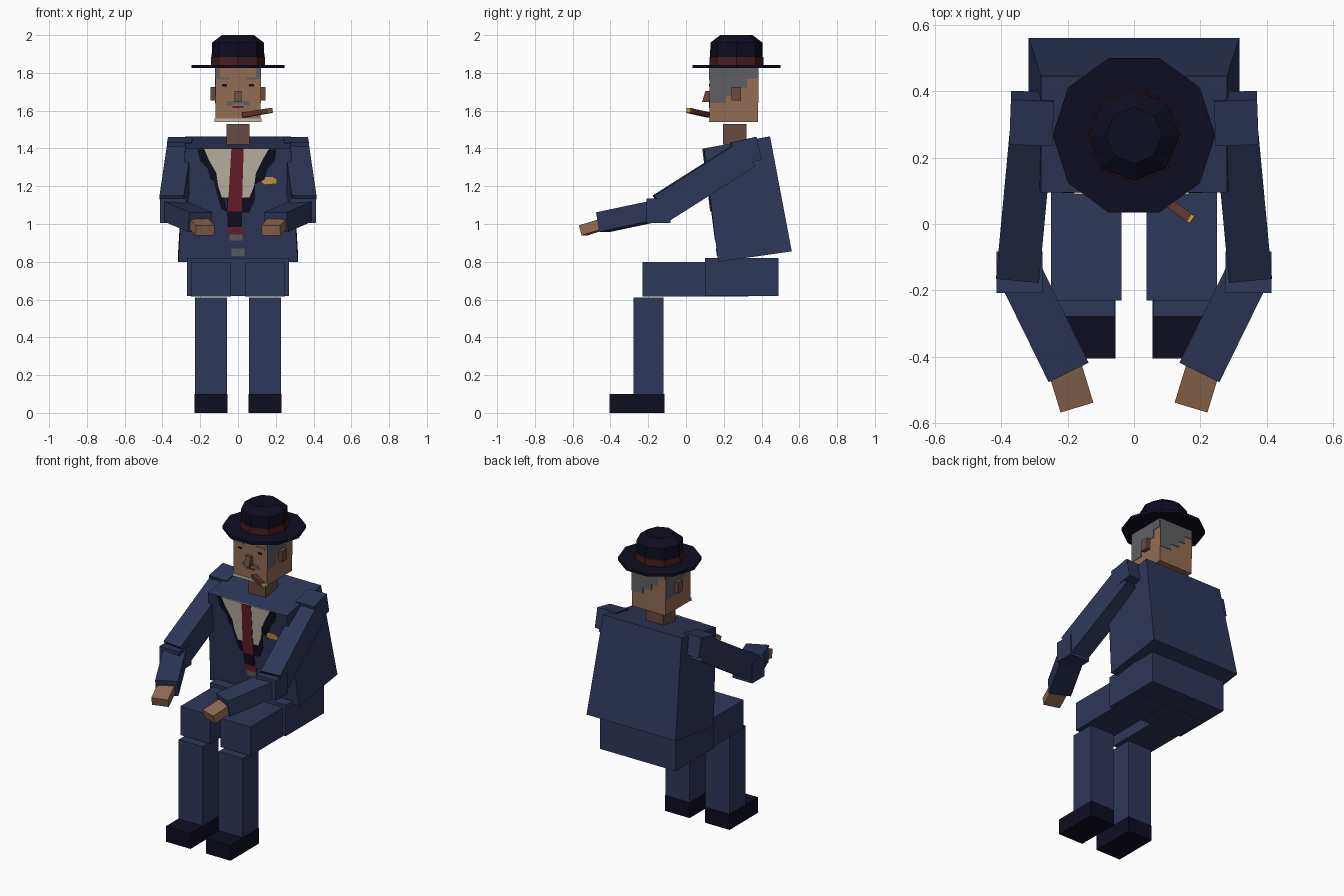
import bpy, bmesh, math
from mathutils import Vector

cube = bpy.data.objects.get("Cube")
if cube:
    bpy.data.objects.remove(cube, do_unlink=True)


def material(name, r, g, b):
    m = bpy.data.materials.new(name)
    m.use_nodes = True
    m.diffuse_color = (r, g, b, 1)
    m.node_tree.nodes["Principled BSDF"].inputs["Base Color"].default_value = (r, g, b, 1)
    return m


SUIT = material("suit blue", .028, .038, .1)
NAVY = material("dark navy", .004, .004, .014)
BAND = material("hat band red", .065, .012, .013)
SKIN = material("skin", .285, .15, .085)
SHADE = material("dark skin", .14, .07, .05)
HAIR = material("grey hair", .115, .115, .125)
CREAM = material("shirt cream", .52, .475, .39)
TIE = material("tie red", .14, .013, .023)
GOLD = material("gold", .58, .31, .06)
CIGAR = material("cigar brown", .11, .04, .028)


def loft(name, rings, mat):
    """Skin a list of equal rings and cap both ends."""
    bm = bmesh.new()
    loops = [[bm.verts.new(p) for p in ring] for ring in rings]
    n = len(loops[0])
    for a, b in zip(loops, loops[1:]):
        for i in range(n):
            j = (i + 1) % n
            bm.faces.new((a[i], a[j], b[j], b[i]))
    bm.faces.new(loops[0])
    bm.faces.new(loops[-1])
    bmesh.ops.recalc_face_normals(bm, faces=bm.faces[:])
    mesh = bpy.data.meshes.new(name)
    bm.to_mesh(mesh)
    bm.free()
    mesh.materials.append(mat)
    ob = bpy.data.objects.new(name, mesh)
    bpy.context.collection.objects.link(ob)
    return ob


def rect(x0, x1, y0, y1, z):
    return [(x0, y0, z), (x1, y0, z), (x1, y1, z), (x0, y1, z)]


def box(name, x, y, z, mat):
    return loft(name, [rect(*x, *y, z[0]), rect(*x, *y, z[1])], mat)


def bar(name, p, q, w, h, mat):
    """Square-ended bar from p to q, w wide sideways and h deep."""
    p, q = Vector(p), Vector(q)
    d = (q - p).normalized()
    side = d.cross(Vector((0, 0, 1))).normalized()
    up = side.cross(d)
    corners = [side * (a * w / 2) + up * (b * h / 2)
               for a, b in ((-1, -1), (1, -1), (1, 1), (-1, 1))]
    return loft(name, [[e + c for c in corners] for e in (p, q)], mat)


def plate(name, points, place, mat, level=1):
    """Thin plate; place(u, v, d) puts an outline point on a surface."""
    return loft(name, [[place(u, v, d) for u, v in points]
                       for d in (-.002, .003 * level)], mat)


def block(u0, u1, v0, v1):
    return [(u0, v0), (u1, v0), (u1, v1), (u0, v1)]


# Torso, pelvis and neck
loft("torso", [
    [(-.317, .17, .8), (.317, .17, .8), (.317, .56, .855), (-.317, .56, .855)],
    [(-.28, .095, 1.4), (.28, .095, 1.4), (.28, .445, 1.464), (-.28, .445, 1.464)]], SUIT)
box("pelvis", (-.27, .27), (.1, .49), (.62, .82), SUIT)
box("neck", (-.06, .06), (.195, .32), (1.42, 1.53), SHADE)

# Arms and legs on both sides
for s, label in ((1, "left"), (-1, "right")):
    def span(a, b):
        return sorted((s * a, s * b))
    box(label + "_thigh", span(.037, .25), (-.23, .33), (.615, .8), SUIT)
    box(label + "_shin", span(.057, .228), (-.278, -.118), (.01, .61), SUIT)
    box(label + "_shoe", span(.055, .23), (-.405, -.115), (0, .1), NAVY)
    bar(label + "_shoulder", (s * .305, .385, 1.4), (s * .31, .25, 1.37), .13, .125, SUIT)
    bar(label + "_upper_arm", (s * .305, .32, 1.37), (s * .347, -.13, 1.085), .13, .155, SUIT)
    box(label + "_elbow", span(.275, .414), (-.208, -.083), (1.005, 1.135), SUIT)
    bar(label + "_forearm", (s * .34, -.155, 1.07), (s * .201, -.438, 1.01), .134, .105, SUIT)
    bar(label + "_hand", (s * .212, -.42, 1.005), (s * .174, -.545, .966), .103, .055, SKIN)
    box(label + "_ear", span(.115, .145), (.24, .29), (1.655, 1.725), SHADE)


# Shirt, tie and lapels on the sloping chest
def chest(u, v, d):
    return (u, .17 - (v - .8) * .125 - d, v)


plate("lapels", [(-.215, 1.395), (-.2, 1.335), (-.16, 1.29), (-.145, 1.235), (-.1, 1.21),
                 (-.06, 1.13), (-.055, .985), (.02, .985), (.02, 1.06), (.06, 1.06),
                 (.09, 1.13), (.09, 1.21), (.14, 1.235), (.155, 1.29),
                 (.195, 1.335), (.205, 1.395)], chest, NAVY)
plate("left_lapel_edge", [(-.135, 1.25), (-.085, 1.21), (-.055, 1.06), (-.09, 1.08)],
      chest, NAVY)
plate("shirt", [(-.18, 1.4), (-.155, 1.34), (-.115, 1.27), (-.105, 1.2), (-.085, 1.14),
                (.06, 1.14), (.085, 1.2), (.095, 1.27), (.13, 1.34), (.165, 1.4)],
      chest, CREAM, 2)
plate("tie", [(-.035, 1.4), (.03, 1.4), (.02, 1.065), (-.055, 1.065)], chest, TIE, 3)
plate("tie_tip", block(-.055, .03, .945, .985), chest, TIE)
plate("buckle", block(-.045, .025, .912, .945), chest, HAIR)
plate("lower_button", block(-.035, .035, .83, .87), chest, HAIR)
plate("pocket_square", [(.125, 1.22), (.14, 1.21), (.205, 1.215), (.205, 1.235),
                        (.18, 1.25), (.13, 1.25)], chest, GOLD)

# Head and nose
box("head", (-.12, .12), (.125, .38), (1.54, 1.83), SKIN)
loft("nose", [rect(-.018, .018, .085, .127, 1.645),
              rect(-.018, .018, .103, .127, 1.705)], SHADE)


# Painted hair and face
def face(u, v, d):
    return (u, .125 - d, v)


hair = [(0, 1.64), (.34, 1.64), (.34, 1.68), (.6, 1.68), (.6, 1.72),
        (.78, 1.72), (.78, 1.77), (1, 1.77), (1, 1.828), (0, 1.828)]
plate("left_hair", hair, lambda u, v, d: (.12 + d, .125 + .255 * u, v), HAIR)
plate("right_hair", hair, lambda u, v, d: (-.12 - d, .38 - .255 * u, v), HAIR)
plate("back_hair", hair, lambda u, v, d: (.12 - .24 * u, .38 + d, v), HAIR)
for s, label in ((1, "left"), (-1, "right")):
    plate(label + "_temple", block(s * .095, s * .12, 1.77, 1.828), face, HAIR)
    plate(label + "_brow", block(s * .045, s * .105, 1.764, 1.776), face, HAIR)
    plate(label + "_eye", block(s * .058, s * .085, 1.728, 1.74), face, NAVY)
plate("moustache", [(-.065, 1.63), (-.04, 1.625), (-.025, 1.638), (.025, 1.638),
                    (.04, 1.625), (.065, 1.63), (.055, 1.65), (-.055, 1.65)], face, HAIR)
plate("mouth", block(-.03, .03, 1.614, 1.624), face, TIE)
plate("collar_strip", block(-.125, .125, 1.54, 1.558), face, CREAM)

# Cigar with a glowing end
start, end = Vector((.03, .12, 1.577)), Vector((.168, .018, 1.6))
bar("cigar", start, end, .028, .026, CIGAR)
bar("cigar_tip", end, end + (end - start).normalized() * .01, .026, .024, GOLD)


# Hat
def ring(n, r, z):
    return [(r * math.cos(math.tau * i / n), .267 + r * math.sin(math.tau * i / n), z)
            for i in range(n)]


loft("hat_brim", [ring(10, .245, 1.825), ring(10, .245, 1.843)], NAVY)
loft("hat_band", [ring(8, .144, 1.84), ring(8, .143, 1.885)], BAND)
loft("hat_crown", [ring(8, .14, 1.84), ring(8, .138, 1.96), ring(8, .085, 2.0)], NAVY)
